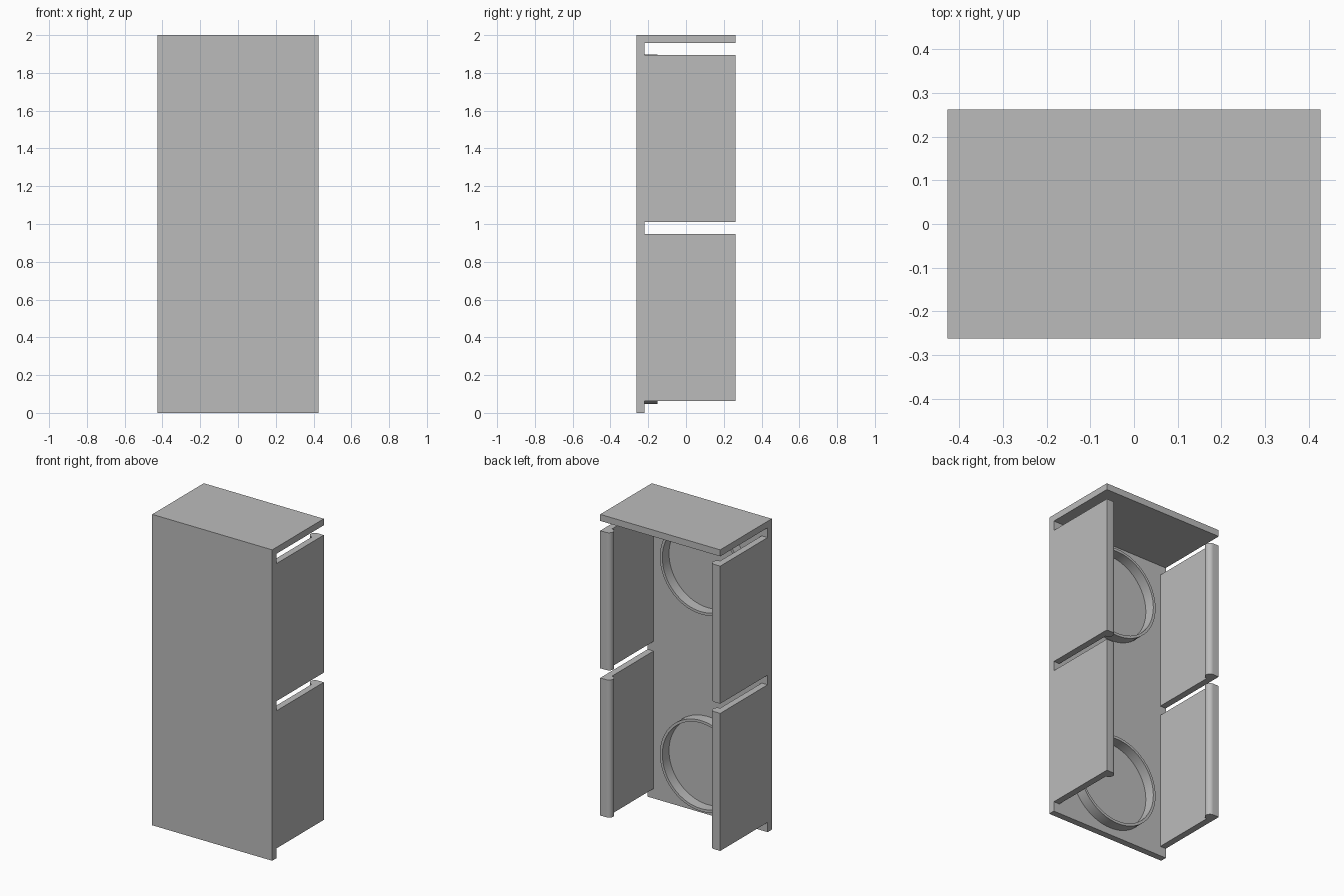
import bpy, bmesh
from math import cos, sin, pi, tau, radians

if "Cube" in bpy.data.objects:
    bpy.data.objects.remove(bpy.data.objects["Cube"], do_unlink=True)

W, D, H = 0.427, 0.262, 2.0      # half width, half depth, height
T = 0.042                        # wall thickness
INNER = -D + T                   # back surface of the front plate

grey = bpy.data.materials.new("plain grey")
grey.use_nodes = True
grey.diffuse_color = (0.5, 0.5, 0.5, 1)
grey.node_tree.nodes["Principled BSDF"].inputs["Base Color"].default_value = (0.5, 0.5, 0.5, 1)


def finish(name, bm, smooth=False):
    bmesh.ops.recalc_face_normals(bm, faces=bm.faces)
    mesh = bpy.data.meshes.new(name)
    bm.to_mesh(mesh)
    bm.free()
    mesh.materials.append(grey)
    ob = bpy.data.objects.new(name, mesh)
    bpy.context.collection.objects.link(ob)
    if smooth:
        bpy.ops.object.select_all(action='DESELECT')
        ob.select_set(True)
        bpy.context.view_layer.objects.active = ob
        bpy.ops.object.shade_smooth_by_angle(angle=radians(30))
    return ob


def prism(name, outline, z0, z1, smooth=False):
    """Extrude an xy outline from z0 up to z1."""
    bm = bmesh.new()
    face = bm.faces.new([bm.verts.new((x, y, z0)) for x, y in outline])
    ext = bmesh.ops.extrude_face_region(bm, geom=[face])
    top = [v for v in ext["geom"] if isinstance(v, bmesh.types.BMVert)]
    bmesh.ops.translate(bm, verts=top, vec=(0, 0, z1 - z0))
    return finish(name, bm, smooth)


def rect(y0, y1):
    return [(-W, y0), (W, y0), (W, y1), (-W, y1)]


def ring(name, z, outer, inner, depth, n=64):
    """Short tube standing on the back of the front plate."""
    bm = bmesh.new()
    section = [(outer, INNER), (outer, INNER + depth), (inner, INNER + depth), (inner, INNER)]
    loops = [[bm.verts.new((r * cos(tau * i / n), y, z + r * sin(tau * i / n)))
              for i in range(n)] for r, y in section]
    for a, b in zip(loops, loops[1:]):
        for i in range(n):
            j = (i + 1) % n
            bm.faces.new((a[i], a[j], b[j], b[i]))
    return finish(name, bm, True)


# Front plate and top shelf
prism("front_plate", rect(-D, INNER), 0, H)
prism("top_plate", rect(INNER, D), H - T, H)

# Side panels with a half-round bead along the inner rear edge
R = 0.03
bead = [(W - T - R * sin(pi * i / 16), D - R + R * cos(pi * i / 16)) for i in range(17)]
panel = [(W, INNER), (W, D)] + bead + [(W - T, INNER)]
for side, s in (("left", 1), ("right", -1)):
    for level, z0, z1 in (("lower", 0.063, 0.948), ("upper", 1.01, 1.895)):
        prism(f"{level}_{side}_panel", [(s * x, y) for x, y in panel], z0, z1, True)

# Round collars inside the front plate
for level, z in (("lower", 0.338), ("upper", 1.605)):
    ring(f"{level}_collar", z, 0.292, 0.275, 0.068)
